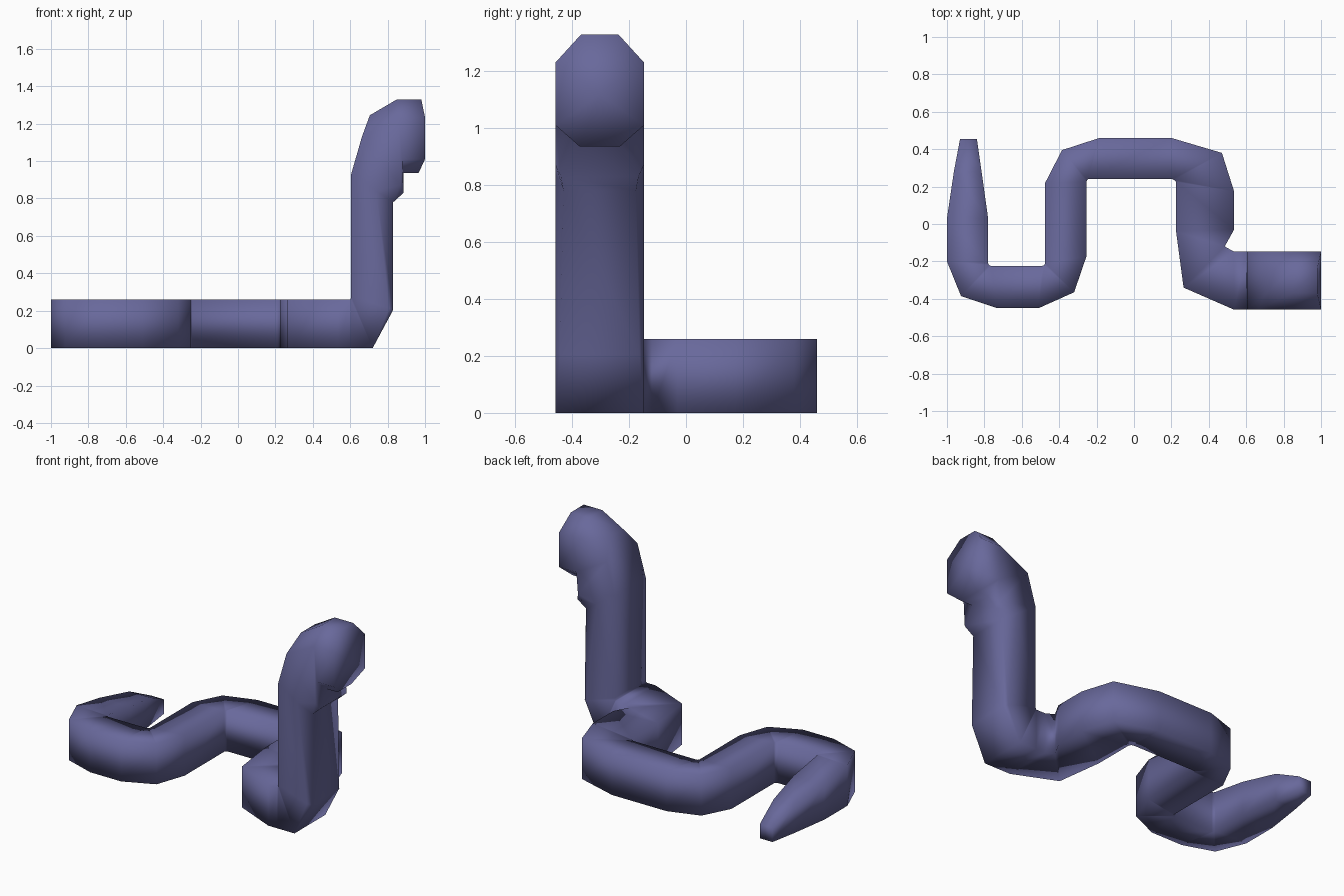
import bpy, bmesh
from mathutils import Vector

if "Cube" in bpy.data.objects:
    bpy.data.objects.remove(bpy.data.objects["Cube"])

BOX = (1, 0, 0)   # flat share, corner cut (share of height), push of the cut corners along x


def ring(bm, centre, side, up, top=BOX, low=BOX):
    """Body section: a box whose upper and lower corners can be chamfered."""
    (ft, ct, bt), (fl, cl, bl) = top, low
    hi, lo = 1 - 2 * ct, -1 + 2 * cl
    pts = [(1, hi, bt), (ft, 1, 0), (-ft, 1, 0), (-1, hi, bt),
           (-1, lo, bl), (-fl, -1, 0), (fl, -1, 0), (1, lo, bl)]
    return [bm.verts.new(centre + side * a + up * b + Vector((c, 0, 0))) for a, b, c in pts]


# Coils on the ground: right edge (x, y), left edge (x, y), height
coils = [
    (-.93, .455, -.84, .455, .09),
    (-.963, .28, -.815, .28, .175),
    (-1, .03, -.78, .03, .22),
    (-1, -.20, -.78, -.21, .26),
    (-.925, -.385, -.775, -.22, .26),
    (-.73, -.45, -.765, -.225, .26),
    (-.51, -.45, -.495, -.225, .26),
    (-.32, -.365, -.48, -.22, .26),
    (-.255, -.175, -.475, -.21, .26),
    (-.255, .225, -.475, .22, .26),
    (-.25, .235, -.385, .395, .26),
    (-.245, .24, -.185, .46, .26),
    (.205, .24, .20, .46, .26),
    (.215, .235, .47, .38, .26),
    (.225, .225, .535, .175, .26),
    (.225, -.04, .535, -.03, .26),
    (.265, -.34, .485, -.12, .26),
    (.535, -.458, .535, -.148, .26),
    (.60, -.458, .60, -.148, .26),
]
# Raised neck and head: belly edge (x, z), back edge (x, z), upper and lower corner shape
neck = [
    (.72, 0, .603, .265, BOX, BOX),
    (.83, .205, .605, .28, BOX, (.9, .1, 0)),
    (.83, .78, .605, .93, BOX, (.82, .4, 0)),
    (.885, .83, .705, 1.245, (.45, .27, -.09), (.88, .1, 0)),
    (.885, .935, .85, 1.33, (.42, .25, 0), (.45, .19, 0)),
    (.965, .935, .98, 1.33, (.42, .25, .024), (.45, .19, .032)),
]

bm = bmesh.new()
rings = []
for xr, yr, xl, yl, h in coils:
    r, l = Vector((xr, yr, h / 2)), Vector((xl, yl, h / 2))
    rings.append(ring(bm, (r + l) / 2, (r - l) / 2, Vector((0, 0, h / 2))))
for xd, zd, xu, zu, top, low in neck:
    d, u = Vector((xd, -.303, zd)), Vector((xu, -.303, zu))
    rings.append(ring(bm, (d + u) / 2, Vector((0, -.155, 0)), (u - d) / 2, top, low))

# Skin between sections
for p, q in zip(rings, rings[1:]):
    for i in range(8):
        j = (i + 1) % 8
        bm.faces.new((p[i], p[j], q[j], q[i]))

# Tail tip, and a snout fanned around its centre
bm.faces.new(rings[0])
nose = bm.verts.new((1, -.303, 1.12))
for i in range(8):
    bm.faces.new((rings[-1][i], rings[-1][(i + 1) % 8], nose))

bmesh.ops.remove_doubles(bm, verts=bm.verts[:], dist=.001)
bmesh.ops.recalc_face_normals(bm, faces=bm.faces[:])
for f in bm.faces:
    f.smooth = True

mesh = bpy.data.meshes.new("snake_body")
bm.to_mesh(mesh)
bm.free()
body = bpy.data.objects.new("snake_body", mesh)
bpy.context.collection.objects.link(body)

# Muted violet skin
skin = bpy.data.materials.new("violet_skin")
skin.diffuse_color = (.14, .14, .33, 1)
skin.use_nodes = True
skin.node_tree.nodes["Principled BSDF"].inputs["Base Color"].default_value = skin.diffuse_color
mesh.materials.append(skin)
